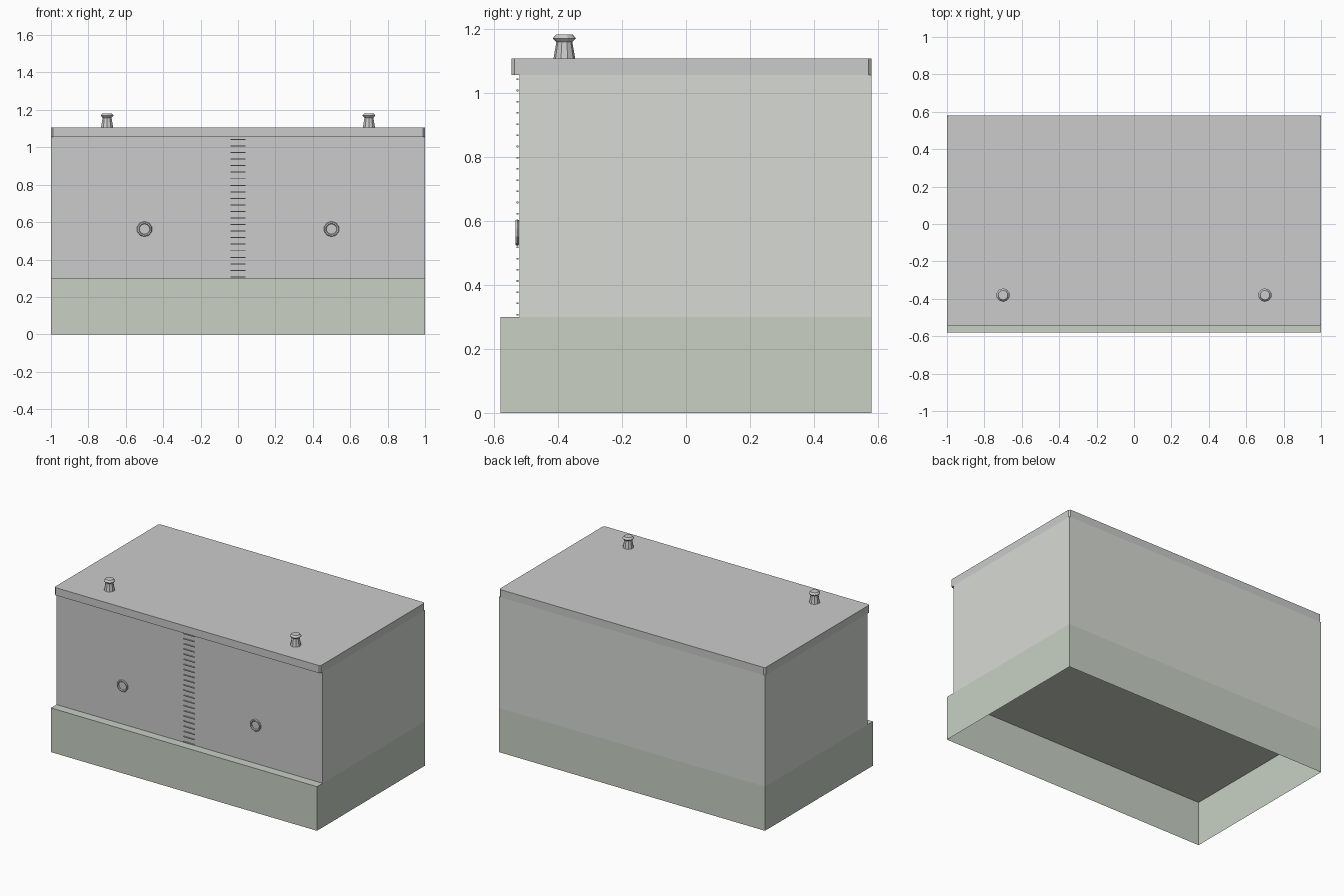
import bpy, bmesh, math
from mathutils import Matrix

if "Cube" in bpy.data.objects:
    bpy.data.objects.remove(bpy.data.objects["Cube"])


def colour(name, rgb):
    m = bpy.data.materials.new(name)
    m.diffuse_color = (*rgb, 1)
    m.use_nodes = True
    m.node_tree.nodes["Principled BSDF"].inputs["Base Color"].default_value = m.diffuse_color
    return m


def finish(bm, name, *mats):
    bmesh.ops.recalc_face_normals(bm, faces=bm.faces)
    me = bpy.data.meshes.new(name)
    bm.to_mesh(me)
    bm.free()
    for m in mats:
        me.materials.append(m)
    ob = bpy.data.objects.new(name, me)
    bpy.context.collection.objects.link(ob)
    return ob


def box(bm, x0, x1, y0, y1, z0, z1):
    mat = Matrix.Translation(((x0 + x1) / 2, (y0 + y1) / 2, (z0 + z1) / 2))
    mat = mat @ Matrix.Diagonal((x1 - x0, y1 - y0, z1 - z0, 1))
    return bmesh.ops.create_cube(bm, size=1, matrix=mat)["verts"]


def lathe(bm, profile, sides, matrix):
    # rings of vertices around local z, closing the profile's ends with caps
    rings = []
    for r, z in profile:
        rings.append([bm.verts.new(matrix @ Matrix.Rotation(math.tau * (i + .5) / sides, 4, 'Z')
                                   @ Matrix.Translation((r, 0, z)).to_translation())
                      for i in range(sides)])
    return rings


def bridge(bm, a, b):
    n = len(a)
    for i in range(n):
        bm.faces.new((a[i], a[(i + 1) % n], b[(i + 1) % n], b[i]))


green = colour("skirt_green_grey", (0.58, 0.63, 0.55))
side_grey = colour("wall_green_grey", (0.68, 0.70, 0.66))

FRONT, WALL, BACK = -0.58, -0.52, 0.58
LEDGE, EAVE, TOP = 0.30, 1.055, 1.107

# Lower skirt: open underneath, its top forms the ledge and inner floor
bm = bmesh.new()
box(bm, -1, 1, FRONT, BACK, 0, LEDGE)
bm.normal_update()
bmesh.ops.delete(bm, geom=[f for f in bm.faces if f.normal.z < -0.5], context='FACES')
for f in bm.faces:
    f.normal_update()
me = bpy.data.meshes.new("lower_skirt")
bm.to_mesh(me)
bm.free()
me.materials.append(green)
bpy.context.collection.objects.link(bpy.data.objects.new("lower_skirt", me))

# Upper body, with a plain grey front wall
bm = bmesh.new()
box(bm, -1, 1, WALL, BACK, LEDGE, EAVE)
bmesh.ops.delete(bm, geom=[f for f in bm.faces if f.calc_center_median().z < LEDGE + .01],
                 context='FACES')
for f in bm.faces:
    f.material_index = 1 if f.calc_center_median().y < WALL + .01 else 0
finish(bm, "upper_body", side_grey, colour("front_grey", (0.6, 0.6, 0.6)))

# Roof slab with chamfered upright corners
bm = bmesh.new()
box(bm, -1, 1, -0.545, BACK, EAVE, TOP)
uprights = [e for e in bm.edges if abs(e.verts[0].co.z - e.verts[1].co.z) > .01]
bmesh.ops.bevel(bm, geom=uprights, offset=0.01, segments=1, affect='EDGES', profile=0.5)
finish(bm, "roof_slab")

# Ladder rungs up the middle of the front wall
bm = bmesh.new()
for i in range(22):
    z = 0.307 + i * 0.035
    box(bm, -0.04, 0.04, -0.529, -0.523, z - 0.0025, z + 0.0025)
finish(bm, "ladder_rungs")

for side, s in (("left", -1), ("right", 1)):
    # Flared pegs on the roof
    bm = bmesh.new()
    rings = lathe(bm, [(0.034, TOP), (0.025, 1.158), (0.036, 1.17), (0.026, 1.182)], 10,
                  Matrix.Translation((0.7 * s, -0.38, 0)))
    for a, b in zip(rings, rings[1:]):
        bridge(bm, a, b)
    bm.faces.new(rings[0])
    bm.faces.new(rings[-1])
    finish(bm, side + "_roof_peg")

    # Faceted rings on the front wall
    bm = bmesh.new()
    place = Matrix.Translation((0.5 * s, -0.527, 0.563)) @ Matrix.Rotation(math.pi / 2, 4, 'X')
    section = [(0.0345 + 0.007 * math.cos(t), 0.007 * math.sin(t))
               for t in (math.tau * k / 6 for k in range(6))]
    rings = lathe(bm, section, 10, place)
    for k in range(6):
        bridge(bm, rings[k], rings[(k + 1) % 6])
    finish(bm, side + "_pull_ring")
